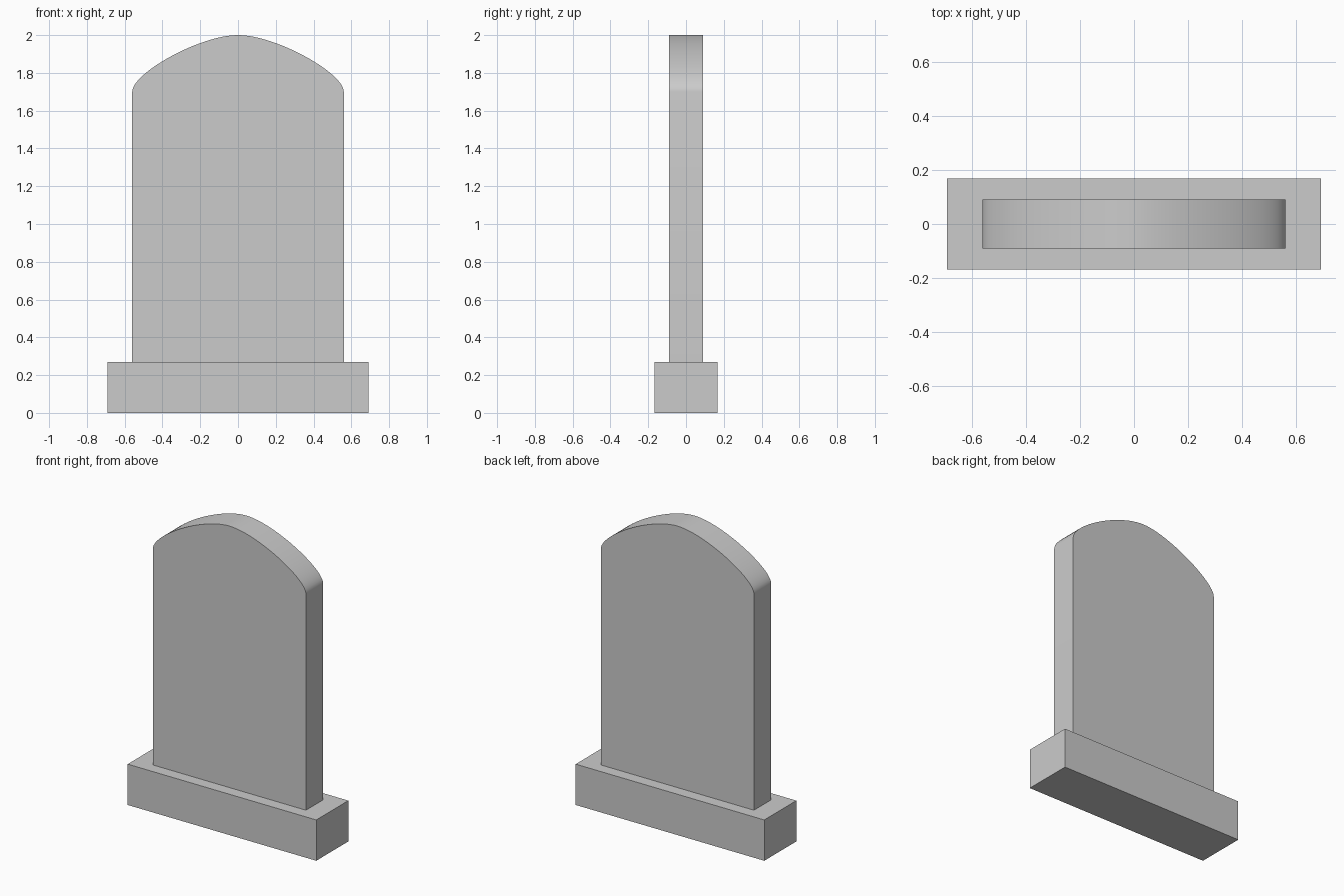
import bpy
import bmesh
import math
from mathutils import Vector
from mathutils.geometry import interpolate_bezier

cube = bpy.data.objects.get("Cube")
if cube:
    bpy.data.objects.remove(cube, do_unlink=True)

stone = bpy.data.materials.new("grey_stone")
stone.use_nodes = True
colour = (0.6, 0.6, 0.6, 1)
stone.diffuse_color = colour
stone.node_tree.nodes["Principled BSDF"].inputs["Base Color"].default_value = colour


def extrude_profile(name, points, depth):
    """Solid from an (x, z) outline, centred on y = 0."""
    bm = bmesh.new()
    face = bm.faces.new([bm.verts.new((x, -depth / 2, z)) for x, z in points])
    result = bmesh.ops.extrude_face_region(bm, geom=[face])
    moved = [v for v in result["geom"] if isinstance(v, bmesh.types.BMVert)]
    bmesh.ops.translate(bm, verts=moved, vec=(0, depth, 0))
    bmesh.ops.recalc_face_normals(bm, faces=bm.faces)
    mesh = bpy.data.meshes.new(name)
    bm.to_mesh(mesh)
    bm.free()
    mesh.materials.append(stone)
    obj = bpy.data.objects.new(name, mesh)
    bpy.context.collection.objects.link(obj)
    return obj


# Plinth
BASE_W, BASE_H = 0.69, 0.27
extrude_profile("plinth", [(-BASE_W, 0), (BASE_W, 0),
                           (BASE_W, BASE_H), (-BASE_W, BASE_H)], 0.335)

# Upright slab with a curved top, mirrored about the centre
W, SHOULDER, TOP = 0.56, 1.70, 2.0
arc = interpolate_bezier(Vector((W, SHOULDER)), Vector((W, 1.80)),
                         Vector((0.2, TOP)), Vector((0, TOP)), 25)
right = [(p.x, p.y) for p in arc]
left = [(-x, z) for x, z in reversed(right[:-1])]
slab = extrude_profile("upright_slab",
                       [(-W, BASE_H), (W, BASE_H)] + right + left, 0.18)

bpy.ops.object.select_all(action="DESELECT")
slab.select_set(True)
bpy.context.view_layer.objects.active = slab
bpy.ops.object.shade_smooth_by_angle(angle=math.radians(30))
